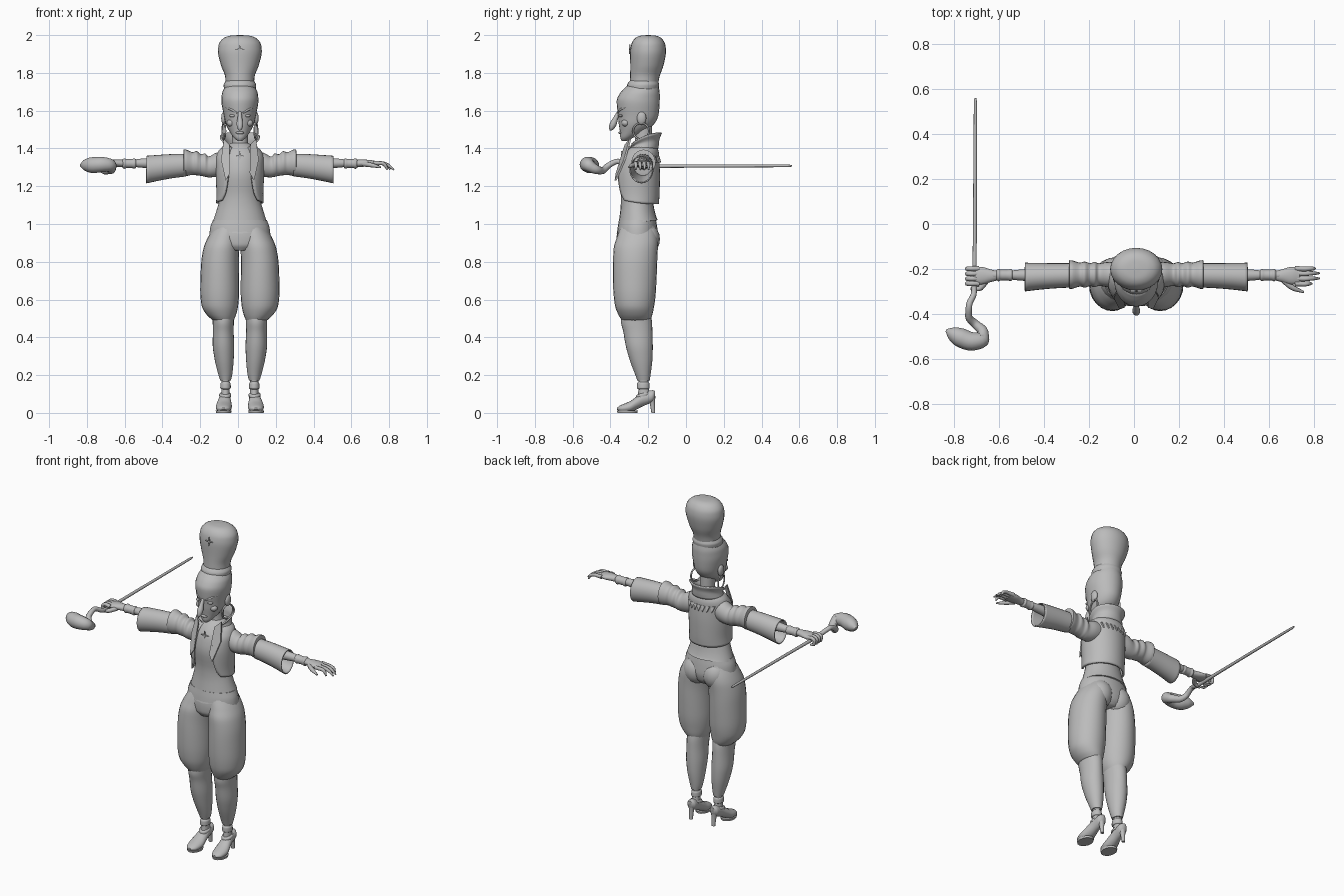
import bpy, bmesh, math
from mathutils import Vector

CX = 0.01
grey = bpy.data.materials.new("plain grey")
grey.diffuse_color = (0.5, 0.5, 0.5, 1)


def finish(name, bm, angle=50, thick=0):
    bmesh.ops.recalc_face_normals(bm, faces=bm.faces)
    me = bpy.data.meshes.new(name)
    bm.to_mesh(me)
    bm.free()
    ob = bpy.data.objects.new(name, me)
    bpy.context.collection.objects.link(ob)
    me.materials.append(grey)
    if thick:
        m = ob.modifiers.new("shell", 'SOLIDIFY')
        m.thickness, m.offset = thick, -1
    bpy.ops.object.select_all(action='DESELECT')
    ob.select_set(True)
    bpy.context.view_layer.objects.active = ob
    bpy.ops.object.shade_smooth_by_angle(angle=math.radians(angle))
    return ob


def smooth_rows(rows, k=4):
    """Monotone cubic in-betweens for a list of tuples."""
    def tan(i, j):
        if i == 0 or i == len(rows) - 1:
            a = max(0, min(i, len(rows) - 2))
            return rows[a + 1][j] - rows[a][j]
        d0, d1 = rows[i][j] - rows[i - 1][j], rows[i + 1][j] - rows[i][j]
        return 0 if d0 * d1 <= 0 else 2 * d0 * d1 / (d0 + d1)
    out = []
    for i in range(len(rows) - 1):
        for s in range(k):
            u = s / k
            out.append([(2*u**3 - 3*u*u + 1) * a + (u**3 - 2*u*u + u) * tan(i, j)
                        + (3*u*u - 2*u**3) * b + (u**3 - u*u) * tan(i + 1, j)
                        for j, (a, b) in enumerate(zip(rows[i], rows[i + 1]))])
    return out + [list(rows[-1])]


def skin(name, rings, closed=True, cap=True, thick=0):
    bm = bmesh.new()
    vs = [[bm.verts.new(p) for p in r] for r in rings]
    n = len(vs[0])
    for a, b in zip(vs, vs[1:]):
        for i in range(n if closed else n - 1):
            j = (i + 1) % n
            bm.faces.new((a[i], a[j], b[j], b[i]))
    if cap and closed:
        bm.faces.new(vs[0])
        bm.faces.new(vs[-1])
    return finish(name, bm, thick=thick)


def loft(name, rows, axis='z', n=24, cap=True, gap=False, thick=0):
    """Row: position, centre a, centre b, radius a, radius b, front drop, front gap (degrees)."""
    rings = []
    for t, a, b, ra, rb, drop, g in smooth_rows([tuple(r) + (0,) * (7 - len(r)) for r in rows]):
        ring = []
        for i in range(n + 1 if gap else n):
            th = math.radians(g + (360 - 2 * g) * i / n)
            u, v = a + ra * math.sin(th), b - rb * math.cos(th)
            z = t - drop * (0.5 + 0.5 * math.cos(th)) ** 2
            ring.append({'z': (u, v, z), 'x': (t, u, v), 'y': (u, t, v)}[axis])
        rings.append(ring)
    return skin(name, rings, not gap, cap, thick)


def tube(name, pts, n=10):
    """Round tube through (x, y, z, radius) points."""
    rows = smooth_rows(pts)
    P = [Vector(r[:3]) for r in rows]
    T = [(P[min(i + 1, len(P) - 1)] - P[max(i - 1, 0)]).normalized() for i in range(len(P))]
    side = T[0].orthogonal().normalized()
    rings = []
    for i, p in enumerate(P):
        if i:
            side = (T[i - 1].rotation_difference(T[i]) @ side).normalized()
        up = T[i].cross(side)
        rings.append([p + rows[i][3] * (side * math.cos(2*math.pi*k/n) + up * math.sin(2*math.pi*k/n))
                      for k in range(n)])
    return skin(name, rings)


def ball(name, c, r):
    bm = bmesh.new()
    bmesh.ops.create_uvsphere(bm, u_segments=16, v_segments=10, radius=1)
    bmesh.ops.scale(bm, vec=r, verts=bm.verts)
    bmesh.ops.translate(bm, vec=c, verts=bm.verts)
    return finish(name, bm)


def plate(name, pts, depth):
    """Flat outline pushed along y."""
    bm = bmesh.new()
    f = bm.faces.new([bm.verts.new(p) for p in pts])
    ext = bmesh.ops.extrude_face_region(bm, geom=[f])
    bmesh.ops.translate(bm, vec=(0, depth, 0),
                        verts=[v for v in ext["geom"] if isinstance(v, bmesh.types.BMVert)])
    return finish(name, bm, 20)


def star(name, y, z, s):
    plate(name, [(CX + r * math.cos(i * math.pi / 4), y, z + r * math.sin(i * math.pi / 4))
                 for i in range(8) for r in [s if i % 2 == 0 else s * 0.25]], 0.008)


# head, neck and tall headdress
loft("head", [(1.44, CX, -.325, .012, .015), (1.455, CX, -.315, .03, .032), (1.49, CX, -.285, .055, .065),
              (1.53, CX, -.262, .075, .094), (1.58, CX, -.253, .086, .108), (1.65, CX, -.253, .098, .114),
              (1.69, CX, -.245, .095, .106), (1.73, CX, -.23, .078, .085)])
loft("neck", [(1.36, CX, -.235, .06, .055), (1.44, CX, -.225, .042, .045), (1.55, CX, -.23, .045, .05)])
loft("headdress_band", [(1.70, CX, -.235, .07, .075), (1.715, CX, -.23, .084, .084), (1.735, CX, -.227, .086, .085),
                        (1.75, CX, -.225, .08, .08), (1.762, CX, -.222, .072, .072)])
loft("headdress", [(1.73, CX, -.224, .074, .074), (1.78, CX, -.218, .078, .078), (1.84, CX, -.207, .1, .088),
                   (1.91, CX, -.201, .116, .095), (1.95, CX, -.2, .112, .09), (1.985, CX, -.2, .085, .068),
                   (1.997, CX, -.2, .05, .04), (2.0, CX, -.2, .005, .005)])
star("headdress_star", -.302, 1.925, .026)
tube("nose", [(CX, -.352, 1.6, .008), (CX, -.37, 1.565, .012), (CX, -.385, 1.53, .018),
              (CX, -.397, 1.505, .012), (CX, -.402, 1.495, .002)])
ball("lips", (CX, -.347, 1.483), (.022, .012, .008))
for s in (-1, 1):
    ball("eye", (CX + s * .038, -.343, 1.573), (.019, .012, .008))
    tube("eyebrow", [(CX + s * .015, -.36, 1.587, .004), (CX + s * .045, -.348, 1.605, .006),
                     (CX + s * .075, -.315, 1.618, .003)], 8)
    ball("cheek", (CX + s * .045, -.32, 1.535), (.025, .022, .02))
    ball("ear", (CX + s * .085, -.235, 1.56), (.014, .025, .035))
    tube("earring", [(CX + s * (.085 + .008 * math.sin(a)), -.238 + .042 * math.sin(a), 1.492 + .042 * math.cos(a), .005)
                     for a in [i * math.pi / 6 for i in range(13)]], 8)

# bodice with pointed hem
loft("bodice", [(1.02, CX, -.258, .146, .109, .07), (1.03, CX, -.258, .142, .104, .06),
                (1.08, CX, -.258, .122, .09, .01), (1.15, CX, -.262, .107, .083), (1.26, CX, -.263, .113, .095),
                (1.34, CX, -.253, .108, .092), (1.40, CX, -.24, .08, .07), (1.43, CX, -.23, .045, .045)])
star("chest_star", -.345, 1.36, .026)

# open jacket with raised collar
loft("jacket", [(1.105, CX, -.258, .126, .114, -.03, 52), (1.16, CX, -.258, .124, .118, -.01, 40),
                (1.26, CX, -.258, .128, .12, 0, 30), (1.34, CX, -.25, .128, .108, 0, 28),
                (1.385, CX, -.235, .115, .09, 0, 28), (1.415, CX, -.23, .085, .074, .01, 30)],
     n=32, gap=True, thick=.012)
loft("collar", [(1.40, CX, -.23, .088, .075, .02, 30), (1.44, CX, -.225, .08, .075, .04, 36),
                (1.485, CX, -.225, .1, .09, .08, 46)], n=32, gap=True, thick=.008)
for s in (-1, 1):
    plate("lapel", [(CX + s * x, y, z) for x, y, z in
                    ((.055, -.325, 1.42), (.085, -.3, 1.45), (.1, -.33, 1.34), (.075, -.378, 1.23), (.052, -.372, 1.27))], .01)
for i in range(7):
    x = (i - 3) * .026
    y = -.25 + .108 * math.sqrt(1 - (x / .128) ** 2)
    plate("back_trim_point", [(CX + x - .013, y - .008, 1.36), (CX + x + .013, y - .008, 1.36),
                              (CX + x, y + .002, 1.325)], .009)

for s in (-1, 1):
    X = lambda d: CX + s * d
    # sleeve: pleated shoulder and wide open cuff
    loft("shoulder_sleeve", [(X(d), -.225, z, ry, rz) for d, z, ry, rz in
         ((.06, 1.325, .05, .06), (.12, 1.315, .056, .064), (.165, 1.302, .05, .055), (.185, 1.312, .056, .062),
          (.205, 1.312, .051, .057), (.23, 1.322, .058, .064), (.25, 1.32, .053, .06),
          (.285, 1.324, .063, .07), (.297, 1.324, .064, .07), (.3, 1.32, .05, .05))], 'x')
    loft("wide_cuff", [(X(d), y, z, ry, rz) for d, y, z, ry, rz in
         ((.285, -.228, 1.312, .054, .06), (.36, -.23, 1.306, .056, .064), (.44, -.233, 1.296, .06, .069),
          (.495, -.236, 1.288, .064, .073))], 'x', cap=False, thick=.006)
    # forearm and bracelet
    loft("forearm", [(X(d), -.227, 1.322, r, r) for d, r in
         ((.27, .036), (.42, .031), (.53, .023), (.56, .02), (.64, .019))], 'x', 16)
    loft("bracelet", [(X(d), -.227, 1.32, r, r) for d, r in
         ((.55, .022), (.558, .027), (.575, .024), (.6, .024), (.612, .028), (.622, .022))], 'x', 16)
    loft("palm", [(X(d), -.23, z, ry, rz) for d, z, ry, rz in
         ((.615, 1.32, .02, .018), (.65, 1.322, .029, .019), (.69, 1.322, .039, .017), (.725, 1.32, .036, .012))], 'x', 16)

    # trouser legs, calf, ankle
    loft("trouser_leg", [(z, X(d), y, rx, ry) for z, d, y, rx, ry in
         ((.99, .062, -.255, .07, .09), (.93, .083, -.258, .086, .108), (.87, .098, -.266, .095, .117),
          (.78, .106, -.27, .1, .117), (.65, .107, -.272, .103, .113), (.57, .106, -.272, .097, .104),
          (.52, .098, -.268, .078, .09), (.49, .088, -.265, .056, .075))])
    loft("lower_leg", [(z, X(d), y, rx, ry) for z, d, y, rx, ry in
         ((.54, .09, -.265, .06, .075), (.48, .088, -.262, .056, .082), (.43, .088, -.255, .055, .077),
          (.36, .087, -.248, .057, .072), (.28, .083, -.238, .05, .06), (.2, .077, -.228, .036, .04),
          (.172, .076, -.225, .028, .033))])
    loft("ankle", [(.18, X(.076), -.225, .022, .026), (.14, X(.076), -.225, .021, .026), (.08, X(.076), -.22, .024, .036)], n=16)
    loft("ankle_cuff", [(.125, X(.076), -.226, .02, .026), (.132, X(.076), -.226, .028, .034),
                        (.155, X(.076), -.226, .027, .033), (.165, X(.076), -.226, .02, .026)], n=16)
    # pointed heeled shoe
    loft("shoe", [(y, X(d), z, rx, rz) for y, d, z, rx, rz in
         ((-.366, .086, .022, .012, .005), (-.345, .086, .023, .033, .018), (-.3, .085, .031, .043, .029),
          (-.26, .082, .053, .037, .034), (-.22, .079, .075, .03, .036), (-.18, .077, .088, .028, .032),
          (-.163, .077, .095, .014, .02))], 'y', 16)
    loft("shoe_heel", [(.09, X(.077), -.184, .024, .022), (.05, X(.077), -.178, .014, .014),
                       (0, X(.077), -.173, .011, .01)], n=12)
    loft("shoe_sole", [(0, X(.086), -.31, .04, .053), (.012, X(.086), -.31, .042, .055)], n=16)
    loft("shoe_strap", [(.09, X(.078), -.228, .031, .038, .012), (.1, X(.078), -.227, .032, .038, .012),
                        (.108, X(.078), -.226, .027, .034, .012)], n=16)

# trouser seat
loft("trouser_seat", [(.86, CX, -.262, .08, .085), (.89, CX, -.26, .14, .105), (.93, CX, -.257, .162, .11),
                      (.98, CX, -.257, .157, .105), (1.022, CX, -.257, .142, .098)])
for s in (-1, 1):
    ball("buttock", (CX + s * .065, -.21, .92), (.075, .072, .085))

# open hand fingers
for i, (y, e) in enumerate(((-.265, .79), (-.242, .825), (-.219, .825), (-.198, .805))):
    tube("open_finger", [(.715, y, 1.322, .012), (.76, y - .002, 1.322, .0105),
                         (.795 - (i == 0) * .015, y, 1.31, .009), (e, y, 1.287, .004)], 8)
tube("open_thumb", [(.665, -.25, 1.318, .014), (.705, -.283, 1.312, .012), (.755, -.303, 1.3, .005)], 8)

# gripping fingers around the staff
for y in (-.265, -.243, -.221, -.199):
    tube("gripping_finger", [(-.69, y, 1.322, .012), (-.72, y, 1.328, .011), (-.742, y, 1.314, .01),
                             (-.738, y, 1.292, .009), (-.715, y, 1.285, .006)], 8)
tube("gripping_thumb", [(-.655, -.25, 1.315, .014), (-.69, -.288, 1.305, .012), (-.725, -.288, 1.295, .007)], 8)

# staff and its curled serpent end
tube("staff", [(-.705, .56, 1.308, .004), (-.705, .54, 1.308, .007), (-.708, -.1, 1.306, .009), (-.71, -.29, 1.304, .011)])
tube("serpent_staff_end", [(-.71, -.27, 1.304, .011), (-.712, -.31, 1.31, .013), (-.733, -.36, 1.332, .014),
                           (-.735, -.41, 1.31, .016), (-.705, -.445, 1.282, .019), (-.672, -.48, 1.29, .025),
                           (-.675, -.515, 1.31, .033), (-.72, -.522, 1.315, .041), (-.765, -.508, 1.312, .043),
                           (-.805, -.488, 1.312, .032), (-.835, -.472, 1.312, .006)], 14)
